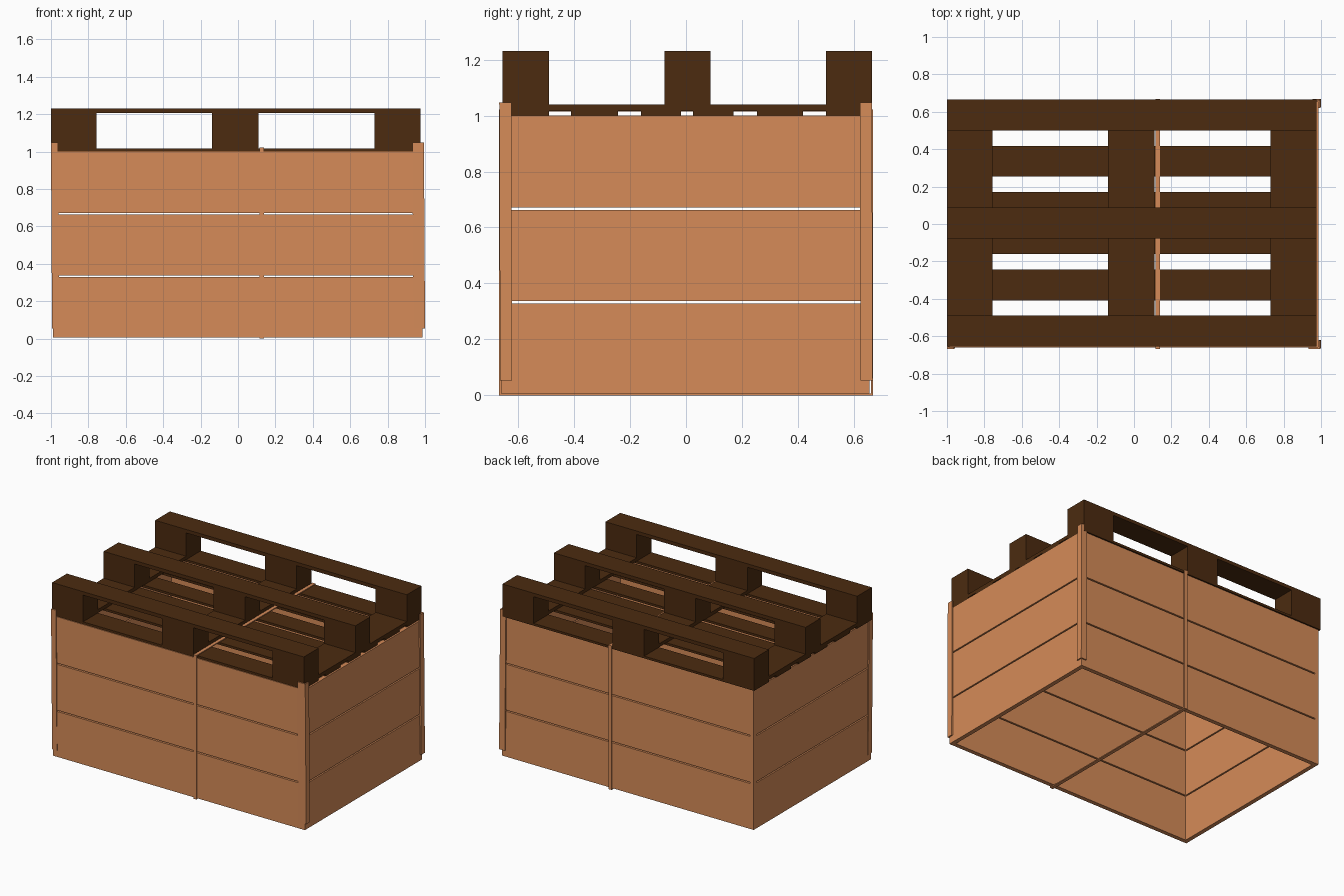
import bpy, bmesh, math
from mathutils import Vector

if "Cube" in bpy.data.objects:
    bpy.data.objects.remove(bpy.data.objects["Cube"])


def material(name, rgb):
    m = bpy.data.materials.new(name)
    m.diffuse_color = (*rgb, 1)
    m.use_nodes = True
    m.node_tree.nodes["Principled BSDF"].inputs["Base Color"].default_value = m.diffuse_color
    return m


CARDBOARD = material("light_wood", (0.67, 0.26, 0.098))
DARK = material("dark_wood", (0.072, 0.024, 0.005))


def finish(name, bm, mat):
    bmesh.ops.recalc_face_normals(bm, faces=bm.faces)
    me = bpy.data.meshes.new(name)
    bm.to_mesh(me)
    bm.free()
    me.materials.append(mat)
    ob = bpy.data.objects.new(name, me)
    bpy.context.collection.objects.link(ob)
    return ob


def box(name, xs, ys, zs, mat):
    """Axis-aligned box from (min, max) ranges."""
    bm = bmesh.new()
    bmesh.ops.create_cube(bm, size=1)
    for v in bm.verts:
        v.co = Vector([(r[0] + r[1]) / 2 + c * (r[1] - r[0])
                       for r, c in zip((xs, ys, zs), v.co)])
    return finish(name, bm, mat)


# Hollow crate: three levels of side boards with slits between them
X0, X1, Y0, Y1, T = -0.99, 0.987, -0.66, 0.655, 0.03
levels = [(0.007, 0.329), (0.338, 0.663), (0.672, 1.0)]
for i, z in enumerate(levels):
    box(f"front_board_{i}", (X0, X1), (Y0, Y0 + T), z, CARDBOARD)
    box(f"back_board_{i}", (X0, X1), (Y1 - T, Y1), z, CARDBOARD)
    box(f"left_board_{i}", (X0, X0 + T), (Y0 + T, Y1 - T), z, CARDBOARD)
    box(f"right_board_{i}", (X1 - T, X1), (Y0 + T, Y1 - T), z, CARDBOARD)

# Small corner fillers closing the slits at each corner
for i in range(2):
    gap = (levels[i][1], levels[i + 1][0])
    for xn, xs in (("left", (X0, X0 + T)), ("right", (X1 - T, X1))):
        for yn, ys in (("front", (Y0, Y0 + T)), ("back", (Y1 - T, Y1))):
            box(f"corner_filler_{yn}_{xn}_{i}", xs, ys, gap, CARDBOARD)


# L-shaped corner guards on three corners, leaning very slightly
def corner_guard(name, cx, cy, dx, dy, leg_x, leg_y, t=0.009):
    prof = [(0, 0), (leg_x, 0), (leg_x, t), (t, t), (t, leg_y), (0, leg_y)]
    bm = bmesh.new()
    base = bm.faces.new([bm.verts.new((cx + dx * a, cy + dy * b, 0.053))
                         for a, b in prof])
    top = bmesh.ops.extrude_face_region(bm, geom=[base])["geom"]
    for v in top:
        if isinstance(v, bmesh.types.BMVert):
            v.co += Vector((-0.006, -0.003, 0.994))
    return finish(name, bm, CARDBOARD)


corner_guard("corner_guard_front_right", 1.0, -0.664, -1, 1, 0.062, 0.043)
corner_guard("corner_guard_front_left", -0.994, -0.664, 1, 1, 0.038, 0.043)
corner_guard("corner_guard_back_right", 1.0, 0.667, -1, -1, 0.045, 0.043)

# Upside-down pallet: deck boards, cross boards, blocks, runners
deck_rows = [(-0.655, -0.49), (-0.41, -0.243), (-0.16, -0.018), (0.025, 0.17),
             (0.253, 0.417), (0.5, 0.665)]
for i, y in enumerate(deck_rows):
    box(f"pallet_deck_board_{i}", (-1.0, 0.975), y, (1.0, 1.016), DARK)

columns = [(-1.0, -0.757), (-0.138, 0.11), (0.73, 0.975)]
rows = [(-0.655, -0.49), (-0.077, 0.088), (0.5, 0.665)]
for i, x in enumerate(columns):
    box(f"pallet_cross_board_{i}", x, (-0.655, 0.665), (1.016, 1.04), DARK)
    for j, y in enumerate(rows):
        box(f"pallet_block_{i}_{j}", x, y, (1.04, 1.205), DARK)
for j, y in enumerate(rows):
    box(f"pallet_runner_{j}", (-1.0, 0.975), y, (1.205, 1.23), DARK)

# Strap loop around the crate and over the pallet deck
bm = bmesh.new()
outer = [(-0.667, 0), (0.668, 0), (0.668, 1.022), (-0.667, 1.022)]
inner = [(-0.66, 0.007), (0.661, 0.007), (0.661, 1.015), (-0.66, 1.015)]
rings = [[bm.verts.new((x, y, z)) for y, z in loop]
         for x, loop in ((0.116, outer), (0.14, outer), (0.14, inner), (0.116, inner))]
for r in range(4):
    a, b = rings[r], rings[(r + 1) % 4]
    for k in range(4):
        n = (k + 1) % 4
        bm.faces.new((a[k], a[n], b[n], b[k]))
finish("strap", bm, CARDBOARD)
